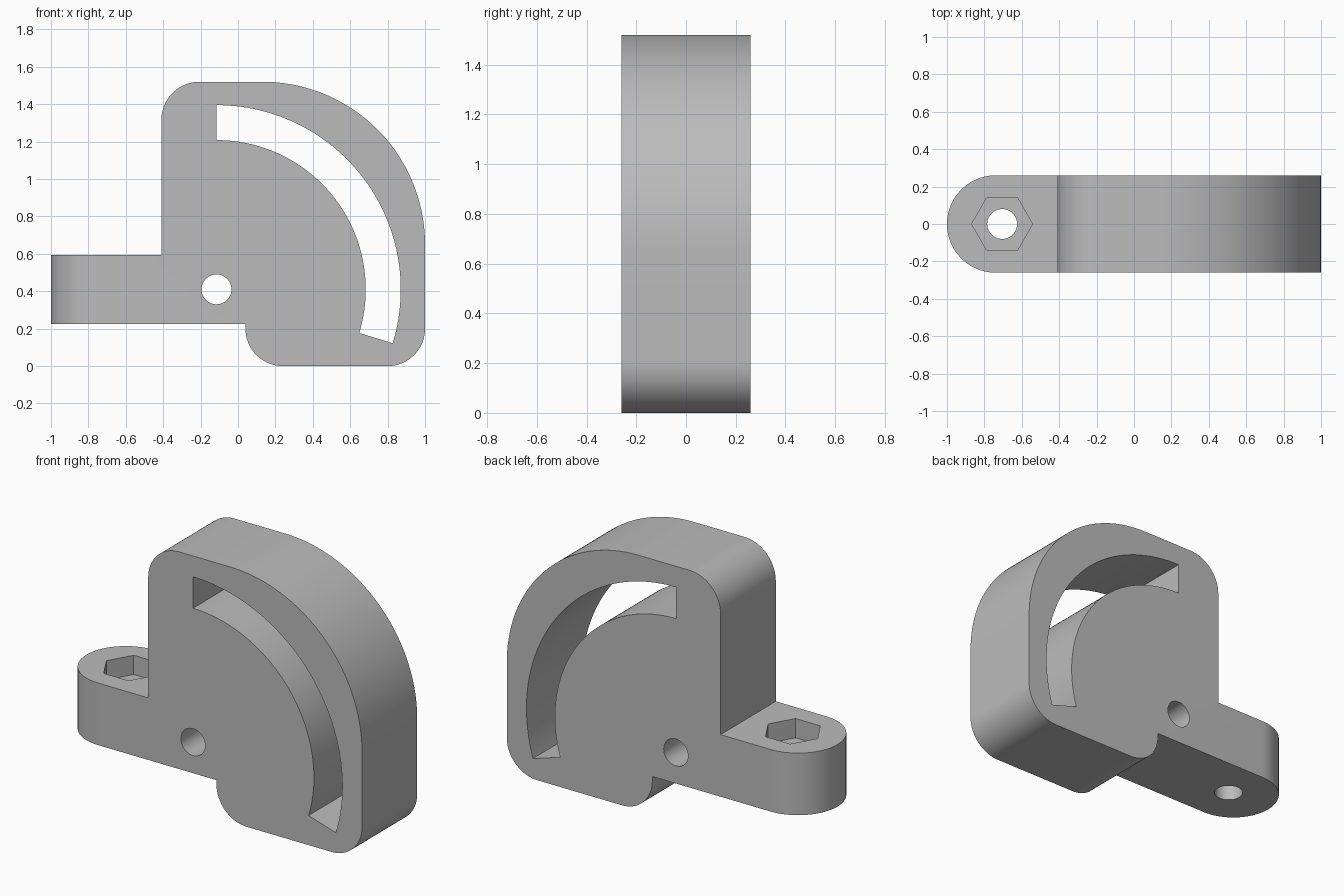
import bpy
import bmesh
from math import cos, sin, radians
from mathutils import Vector

cube = bpy.data.objects.get("Cube")
if cube:
    bpy.data.objects.remove(cube, do_unlink=True)

grey = bpy.data.materials.new("plain grey")
grey.use_nodes = True
colour = (0.5, 0.5, 0.5, 1)
grey.diffuse_color = colour
grey.node_tree.nodes["Principled BSDF"].inputs["Base Color"].default_value = colour


def arc(cx, cy, r, start, end, steps):
    """Points along a circular arc, angles in degrees."""
    angles = [radians(start + (end - start) * i / steps) for i in range(steps + 1)]
    return [(cx + r * cos(a), cy + r * sin(a)) for a in angles]


def prism(name, outline, low, high, axis):
    """Extrude a closed outline along y (outline in x, z) or z (outline in x, y)."""
    def place(p, d):
        return (p[0], d, p[1]) if axis == "y" else (p[0], p[1], d)
    bm = bmesh.new()
    face = bm.faces.new([bm.verts.new(place(p, low)) for p in outline])
    new = bmesh.ops.extrude_face_region(bm, geom=[face])["geom"]
    shift = Vector(place((0, 0), high - low))
    bmesh.ops.translate(bm, vec=shift, verts=[g for g in new if isinstance(g, bmesh.types.BMVert)])
    bmesh.ops.recalc_face_normals(bm, faces=bm.faces)
    mesh = bpy.data.meshes.new(name)
    bm.to_mesh(mesh)
    bm.free()
    mesh.materials.append(grey)
    obj = bpy.data.objects.new(name, mesh)
    bpy.context.collection.objects.link(obj)
    return obj


def combine(target, tool, operation):
    """Apply a boolean and discard the tool."""
    bpy.context.view_layer.objects.active = target
    mod = target.modifiers.new(tool.name, "BOOLEAN")
    mod.object = tool
    mod.operation = operation
    mod.solver = "EXACT"
    bpy.ops.object.modifier_apply(modifier=mod.name)
    bpy.data.objects.remove(tool, do_unlink=True)


half = 0.26                  # half the thickness
pivot = (-0.115, 0.41)       # centre of the slot and cross hole
bolt_x = -0.705

# Side profile: quadrant plate with a mounting arm
profile = [(-1.1, 0.225), (0.04, 0.225)]
profile += arc(0.24, 0.2, 0.2, 180, 270, 24)
profile += arc(0.8, 0.2, 0.2, 270, 360, 24)
profile += arc(0.13, 0.65, 0.87, 0, 90, 48)
profile += arc(-0.205, 1.315, 0.205, 90, 180, 24)
profile += [(-0.41, 0.595), (-1.1, 0.595)]
bracket = prism("slotted_bracket", profile, -0.5, 0.5, "y")

# Plan shape: trims the thickness and rounds the arm end
plan = arc(-1 + half, 0, half, 90, 270, 48) + [(1.2, -half), (1.2, half)]
combine(bracket, prism("plan_trim", plan, -0.2, 1.8, "z"), "INTERSECT")

# Curved adjustment slot
slot = arc(*pivot, 0.985, -17, 90, 56) + arc(*pivot, 0.798, 90, -17, 56)
combine(bracket, prism("slot_cutter", slot, -0.6, 0.6, "y"), "DIFFERENCE")

# Cross hole, bolt hole and hexagonal nut pocket
combine(bracket, prism("cross_hole_cutter", arc(*pivot, 0.08, 0, 352.5, 47), -0.6, 0.6, "y"), "DIFFERENCE")
combine(bracket, prism("bolt_hole_cutter", arc(bolt_x, 0, 0.08, 0, 352.5, 47), 0.1, 0.7, "z"), "DIFFERENCE")
combine(bracket, prism("nut_pocket_cutter", arc(bolt_x, 0, 0.163, 0, 300, 5), 0.48, 0.7, "z"), "DIFFERENCE")

bpy.ops.object.select_all(action="DESELECT")
bracket.select_set(True)
bpy.context.view_layer.objects.active = bracket
bpy.ops.object.shade_smooth_by_angle(angle=radians(30))
